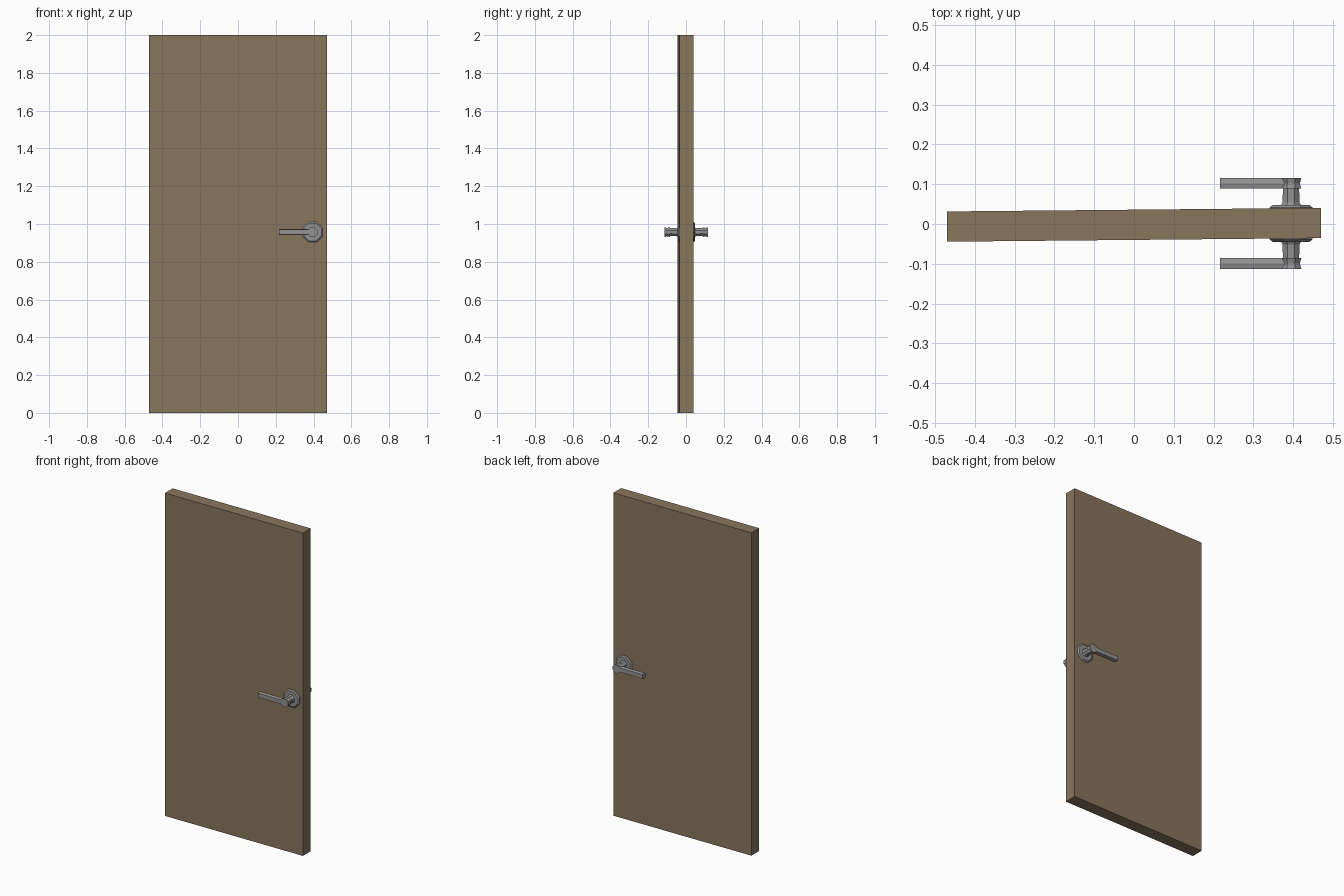
import bpy, bmesh, math
from mathutils import Matrix

if "Cube" in bpy.data.objects:
    bpy.data.objects.remove(bpy.data.objects["Cube"])


def material(name, rgb):
    m = bpy.data.materials.new(name)
    m.diffuse_color = (*rgb, 1)
    m.use_nodes = True
    m.node_tree.nodes["Principled BSDF"].inputs["Base Color"].default_value = m.diffuse_color
    return m


wood = material("brown wood", (0.25, 0.18, 0.108))
metal = material("grey metal", (0.29, 0.29, 0.29))


def loft(name, rings, mat):
    """Joins equal rings of points into a closed solid."""
    bm = bmesh.new()
    rows = [[bm.verts.new(p) for p in r] for r in rings]
    n = len(rows[0])
    for a, b in zip(rows, rows[1:]):
        for i in range(n):
            bm.faces.new((a[i], a[(i + 1) % n], b[(i + 1) % n], b[i]))
    bm.faces.new(rows[0])
    bm.faces.new(rows[-1])
    bmesh.ops.recalc_face_normals(bm, faces=bm.faces)
    me = bpy.data.meshes.new(name)
    bm.to_mesh(me)
    bm.free()
    me.materials.append(mat)
    ob = bpy.data.objects.new(name, me)
    bpy.context.collection.objects.link(ob)
    return ob


# Door slab, hung very slightly ajar
plan = [(-0.47, -0.0445), (0.47, -0.0355), (0.47, 0.0405), (-0.47, 0.0315)]
loft("door_slab", [[(x, y, z) for x, y in plan] for z in (0, 2)], wood)

X, Z = 0.395, 0.957


def ring(y, r, n=8):
    return [(X + r * math.cos(math.tau * (i + 0.5) / n), y,
             Z + r * math.sin(math.tau * (i + 0.5) / n)) for i in range(n)]


for side, s, shift in (("front", -1, 0.001), ("back", 1, 0.002)):
    # Rosette against the door, neck and octagonal hub
    loft(side + "_rosette", [ring(s * y + shift, r) for y, r in
                             ((0.03, 0.058), (0.04, 0.058), (0.046, 0.05))], metal)
    loft(side + "_neck", [ring(s * y + shift, r) for y, r in
                          ((0.044, 0.028), (0.052, 0.023), (0.095, 0.022))], metal)
    loft(side + "_hub", [ring(s * y + shift, r) for y, r in
                         ((0.087, 0.028), (0.1, 0.024), (0.114, 0.028))], metal)
    # Lever bar with a low ridge along top and bottom
    section = [(0.087, -0.013), (0.1005, -0.016), (0.114, -0.013),
               (0.114, 0.013), (0.1005, 0.016), (0.087, 0.013)]
    loft(side + "_lever", [[(x, s * y + shift, Z + z) for y, z in section]
                           for x in (0.216, 0.395)], metal)
